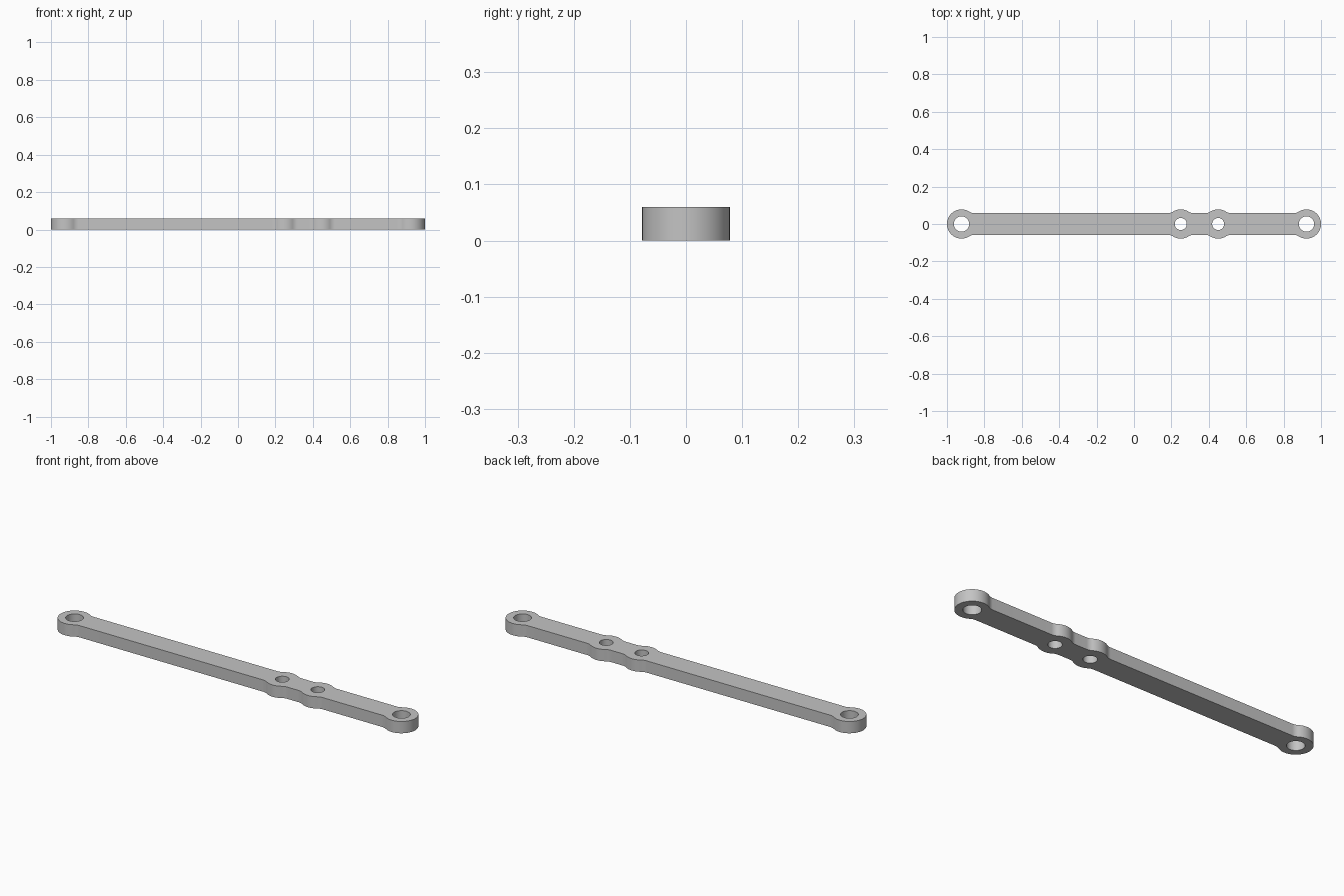
import bpy
import bmesh
from math import pi, sqrt, atan2, cos, sin, radians

cube = bpy.data.objects.get("Cube")
if cube:
    bpy.data.objects.remove(cube, do_unlink=True)

HEIGHT = 0.06
BAR = 0.058       # half width of the bar
BOSS = 0.078      # radius of each rounded eye
FILLET = 0.05     # blend between eye and bar
END = 1 - BOSS
HOLES = [(-END, 0.041), (0.25, 0.032), (0.45, 0.032), (END, 0.041)]

grey = bpy.data.materials.new("plain grey")
grey.use_nodes = True
colour = (0.55, 0.55, 0.55, 1)
grey.diffuse_color = colour
grey.node_tree.nodes["Principled BSDF"].inputs["Base Color"].default_value = colour


def arc(cx, cy, r, start, end, steps):
    angles = [start + (end - start) * i / steps for i in range(steps + 1)]
    return [(cx + r * cos(a), cy + r * sin(a)) for a in angles]


def prism(name, outline, bottom, top):
    bm = bmesh.new()
    face = bm.faces.new([bm.verts.new((x, y, bottom)) for x, y in outline])
    walls = bmesh.ops.extrude_face_region(bm, geom=[face])["geom"]
    verts = [v for v in walls if isinstance(v, bmesh.types.BMVert)]
    bmesh.ops.translate(bm, vec=(0, 0, top - bottom), verts=verts)
    bmesh.ops.recalc_face_normals(bm, faces=bm.faces)
    mesh = bpy.data.meshes.new(name)
    bm.to_mesh(mesh)
    bm.free()
    mesh.materials.append(grey)
    obj = bpy.data.objects.new(name, mesh)
    bpy.context.collection.objects.link(obj)
    return obj


# Back half of the outline: eyes joined to the bar by concave fillets
dx = sqrt((BOSS + FILLET) ** 2 - (BAR + FILLET) ** 2)
tilt = atan2(BAR + FILLET, dx)
half = []
for x, _ in HOLES:
    first, last = x == -END, x == END
    if not first:
        half += arc(x - dx, BAR + FILLET, FILLET, -pi / 2, -tilt, 8)[:-1]
    half += arc(x, 0, BOSS, pi if first else pi - tilt, 0 if last else tilt, 24)
    if not last:
        half += arc(x + dx, BAR + FILLET, FILLET, pi + tilt, 1.5 * pi, 8)[1:]

# Mirror to the front half and extrude
outline = half + [(x, -y) for x, y in reversed(half[1:-1])]
link_arm = prism("link_arm", outline, 0, HEIGHT)

# Bore the pivot and mounting holes
bpy.context.view_layer.objects.active = link_arm
for x, radius in HOLES:
    cutter = prism("hole_cutter", arc(x, 0, radius, 0, 2 * pi, 48)[:-1],
                   -HEIGHT, 2 * HEIGHT)
    cutter.hide_render = True
    mod = link_arm.modifiers.new("hole", "BOOLEAN")
    mod.operation = "DIFFERENCE"
    mod.solver = "EXACT"
    mod.object = cutter
    bpy.ops.object.modifier_apply(modifier=mod.name)
    bpy.data.objects.remove(cutter, do_unlink=True)

# Smooth curved walls, crisp rims
bpy.ops.object.select_all(action="DESELECT")
link_arm.select_set(True)
bpy.ops.object.shade_smooth_by_angle(angle=radians(30))
